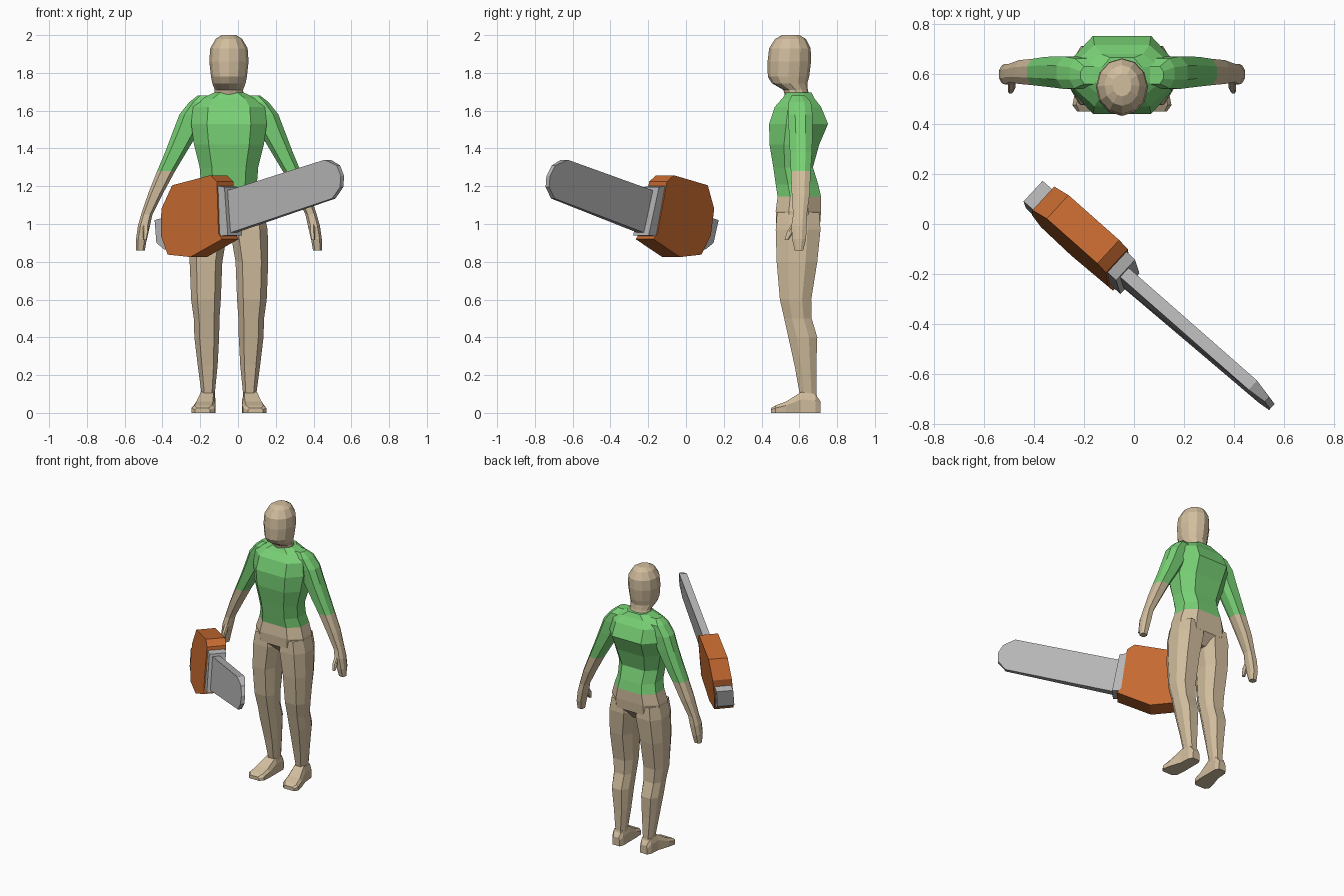
import bpy, bmesh, math

CX = -0.048  # figure centre line


def material(name, col):
    m = bpy.data.materials.new(name)
    m.diffuse_color = (*col, 1)
    return m


SKIN = material("tan skin", (0.64, 0.51, 0.34))
SHIRT = material("green shirt", (0.19, 0.64, 0.18))
ORANGE = material("orange casing", (0.57, 0.145, 0.03))
STEEL = material("grey steel", (0.47, 0.47, 0.47))

# Cross-sections on the unit square
OCT = [(1, .42), (.58, 1), (-.58, 1), (-1, .42), (-1, -.42), (-.58, -1), (.58, -1), (1, -.42)]
ROUND = [(math.cos(math.tau * i / 12), math.sin(math.tau * i / 12)) for i in range(12)]
BOX = [(1, .3), (.75, 1), (-.75, 1), (-1, .3), (-1, -1), (1, -1)]


def finish(name, bm, mats, rule=None):
    bmesh.ops.recalc_face_normals(bm, faces=bm.faces)
    if rule:
        for f in bm.faces:
            f.material_index = int(rule(f.calc_center_median()))
    me = bpy.data.meshes.new(name)
    bm.to_mesh(me)
    bm.free()
    for m in mats:
        me.materials.append(m)
    ob = bpy.data.objects.new(name, me)
    bpy.context.collection.objects.link(ob)
    return ob


def loft(name, rings, section=OCT, side=1, along_y=False, mats=(SKIN,), rule=None):
    """Ring: position along the axis, then x range and the range across."""
    bm = bmesh.new()
    loops = []
    for t, x0, x1, w0, w1 in rings:
        loop = []
        for a, b in section:
            x = CX + side * ((x0 + x1) / 2 + a * (x1 - x0) / 2)
            w = (w0 + w1) / 2 + b * (w1 - w0) / 2
            loop.append(bm.verts.new((x, t, w) if along_y else (x, w, t)))
        loops.append(loop)
    n = len(section)
    for p, q in zip(loops, loops[1:]):
        for i in range(n):
            bm.faces.new((p[i], p[(i + 1) % n], q[(i + 1) % n], q[i]))
    bm.faces.new(loops[0])
    bm.faces.new(loops[-1])
    return finish(name, bm, mats, rule)


# Torso: shirt above the hem, bare hips below
torso = [(.93, .05, .55, .65), (1.0, .185, .478, .71), (1.07, .188, .475, .715),
         (1.145, .165, .485, .715), (1.21, .148, .475, .70), (1.30, .155, .462, .672),
         (1.42, .185, .442, .705), (1.53, .2, .44, .752), (1.62, .19, .47, .715),
         (1.665, .145, .51, .68), (1.695, .08, .53, .665)]
loft("torso", [(z, -w, w, a, b) for z, w, a, b in torso],
     mats=(SKIN, SHIRT), rule=lambda c: c.z > 1.14)

# Head and neck
head = [(1.66, .08, .53, .66), (1.71, .075, .515, .645), (1.745, .088, .455, .642),
        (1.78, .095, .433, .652), (1.86, .104, .432, .662), (1.93, .099, .44, .66),
        (1.98, .07, .472, .635), (2.0, .038, .51, .60)]
loft("head", [(z, -w, w, a, b) for z, w, a, b in head], section=ROUND)

# Limbs, mirrored
leg = [(1.06, .02, .185, .482, .705), (.97, .006, .205, .475, .712), (.8, .035, .208, .48, .695),
       (.6, .043, .2, .497, .663), (.5, .05, .186, .52, .665), (.4, .052, .183, .542, .695),
       (.25, .06, .165, .575, .69), (.1, .075, .145, .602, .69), (.04, .075, .15, .6, .705)]
foot = [(.712, .082, .14, 0, .06), (.685, .07, .155, 0, .10), (.61, .07, .16, 0, .11),
        (.53, .07, .187, 0, .06), (.475, .075, .198, 0, .04), (.45, .10, .18, 0, .025)]
arm = [(1.68, .10, .165, .56, .63), (1.645, .11, .21, .542, .662), (1.58, .13, .262, .54, .67),
       (1.48, .165, .30, .545, .67), (1.38, .225, .338, .55, .667), (1.28, .285, .38, .555, .66),
       (1.16, .35, .428, .56, .655), (1.05, .405, .465, .567, .64), (.99, .418, .482, .558, .64),
       (.92, .435, .492, .562, .635), (.86, .445, .492, .575, .62)]
thumb = [(1.0, .425, .455, .56, .59), (.96, .425, .455, .535, .575), (.915, .435, .455, .522, .542)]
for side, label in ((1, "left"), (-1, "right")):
    loft(label + "_leg", leg, side=side)
    loft(label + "_foot", foot, section=BOX, side=side, along_y=True)
    loft(label + "_arm", arm, side=side, mats=(SKIN, SHIRT), rule=lambda c: c.z > 1.285)
    loft(label + "_thumb", thumb, side=side)


# Chainsaw: side profiles (length, height) thickened across and leaned slightly
def saw_part(name, profile, mat, half, centre=-.175):
    bm = bmesh.new()
    caps = []
    for s in (-1, 1):
        cap = []
        for u, z in profile:
            n = centre + s * half(u) + .11 * (z - 1.04)
            cap.append(bm.verts.new((u * .735 + n * .68, -u * .68 + n * .735, z)))
        caps.append(cap)
        bm.faces.new(cap)
    k = len(profile)
    for i in range(k):
        j = (i + 1) % k
        bm.faces.new((caps[0][i], caps[0][j], caps[1][j], caps[1][i]))
    return finish(name, bm, (mat,))


saw_part("saw_casing", [(0, 1.258), (-.27, 1.205), (-.335, 1.08), (-.325, .94), (-.265, .838),
                        (-.1, .825), (.12, .92), (.09, .95), (.05, 1.225)], ORANGE, lambda u: .064)
saw_part("saw_front_plate", [(.03, 1.205), (.1, 1.195), (.15, .94), (.07, .935)], STEEL, lambda u: .056)
saw_part("saw_rear_grip", [(-.385, 1.02), (-.30, 1.04), (-.24, .88), (-.30, .865), (-.36, .9)],
         STEEL, lambda u: .056)
saw_part("saw_blade", [(.05, 1.165), (.785, 1.34), (.865, 1.31), (.9, 1.255), (.9, 1.195),
                       (.85, 1.135), (.07, .935)], STEEL,
         lambda u: .025 if u < .8 else .013, centre=-.183)
